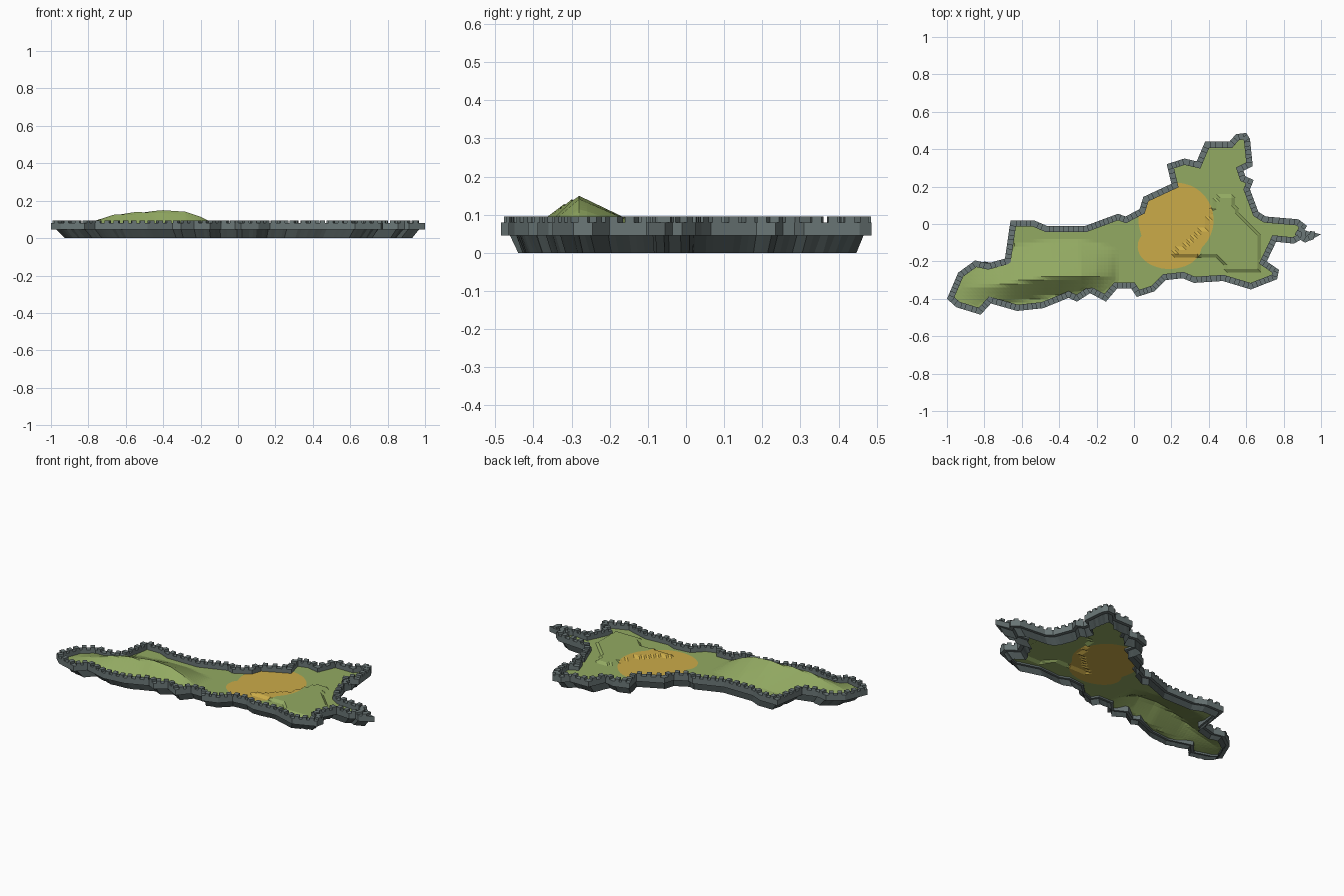
import bpy, bmesh, math, random
from mathutils import Vector, Matrix
from mathutils.geometry import delaunay_2d_cdt

if "Cube" in bpy.data.objects:
    bpy.data.objects.remove(bpy.data.objects["Cube"])

random.seed(4)
GROUND, WALL_LOW, WALL_TOP, MERLON_TOP = 0.055, 0.045, 0.08, 0.095
WALL_W = 0.033


def material(name, r, g, b):
    m = bpy.data.materials.new(name)
    m.diffuse_color = [(c / 255) ** 2.2 for c in (r, g, b)] + [1]
    m.use_nodes = True
    m.node_tree.nodes["Principled BSDF"].inputs["Base Color"].default_value = m.diffuse_color
    return m


grass = material("grass green", 145, 168, 98)
sand = material("sand yellow", 202, 170, 74)
stone = material("wall grey", 106, 118, 118)
rock = material("cliff grey", 74, 83, 83)


def make_object(name, bm, mats):
    me = bpy.data.meshes.new(name)
    bm.to_mesh(me)
    bm.free()
    for m in mats:
        me.materials.append(m)
    ob = bpy.data.objects.new(name, me)
    bpy.context.collection.objects.link(ob)
    return ob


# Coast outline, clockwise from the western tip
OUTLINE = [Vector(p) for p in (
    (-1, -.40), (-.94, -.26), (-.85, -.195), (-.78, -.21), (-.69, -.185),
    (-.66, .02), (-.535, .02), (-.465, -.01), (-.26, -.01), (-.085, .055),
    (-.045, .04), (.03, .08), (.05, .145), (.20, .215), (.175, .32),
    (.27, .35), (.335, .335), (.38, .44), (.51, .44), (.545, .48),
    (.60, .487), (.62, .455), (.635, .31), (.585, .285), (.595, .255),
    (.64, .235), (.62, .185), (.665, .065), (.705, .04), (.88, .025),
    (.925, -.01), (.91, -.035), (1, -.055), (.915, -.10), (.89, -.085),
    (.855, -.105), (.76, -.095), (.71, -.20), (.775, -.245), (.765, -.295),
    (.625, -.35), (.475, -.305), (.32, -.315), (.26, -.29), (.17, -.30),
    (.11, -.36), (.015, -.39), (-.015, -.345), (-.09, -.345), (-.15, -.415),
    (-.235, -.37), (-.305, -.415), (-.35, -.395), (-.485, -.45),
    (-.625, -.465), (-.765, -.425), (-.82, -.485), (-.95, -.445))]


def inset(loop, d):
    out = []
    for i, p in enumerate(loop):
        a = (p - loop[i - 1]).normalized()
        b = (loop[(i + 1) % len(loop)] - p).normalized()
        n1, n2 = Vector((a.y, -a.x)), Vector((b.y, -b.x))
        out.append(p + (n1 + n2) * d / max(0.45, 1 + n1.dot(n2)))
    return out


def inside(p, loop):
    hit = False
    for i, b in enumerate(loop):
        a = loop[i - 1]
        if (a[1] > p[1]) != (b[1] > p[1]):
            if p[0] < a[0] + (p[1] - a[1]) * (b[0] - a[0]) / (b[1] - a[1]):
                hit = not hit
    return hit


def lerp_table(x, table):
    for (x0, v0), (x1, v1) in zip(table, table[1:]):
        if x0 <= x <= x1:
            return v0 + (v1 - v0) * (x - x0) / (x1 - x0)
    return 0


MIDDLE = inset(OUTLINE, WALL_W / 2)
INNER = inset(OUTLINE, WALL_W)

# Terrain height: long western ridge and low eastern plateau
RIDGE_H = ((-.93, 0), (-.77, .04), (-.65, .075), (-.55, .085), (-.4, .096),
           (-.28, .086), (-.2, .06), (-.13, .025), (-.09, 0))
RIDGE_Y = ((-.93, -.345), (-.7, -.325), (-.45, -.285), (-.09, -.275))
NORTH_W = ((-.93, .10), (-.72, .14), (-.62, .2), (-.3, .2), (-.09, .15))
PLATEAU = ((.2, -.17), (.38, -.02), (.45, .15), (.52, .14), (.56, .05),
           (.66, -.05), (.67, -.25), (.5, -.24), (.46, -.18))


def height(p):
    z = GROUND
    h = lerp_table(p[0], RIDGE_H)
    if h:
        d = p[1] - lerp_table(p[0], RIDGE_Y)
        t = d / lerp_table(p[0], NORTH_W) if d > 0 else -d / 0.1
        z += h * max(0, 1 - t)
    if inside(p, PLATEAU):
        z += 0.012
    return z


# Sandy patch: union of a circle and an ellipse
def in_patch(x, y):
    return (math.hypot(x - .225, y - .02) < .2
            or math.hypot((x - .19) / .17, (y + .12) / .12) < 1)


patch = []
for k in range(90):
    a = k * math.tau / 90
    r = 0.05
    while in_patch(.21 + r * math.cos(a), -.04 + r * math.sin(a)):
        r += 0.001
    patch.append(Vector((.21 + r * math.cos(a), -.04 + r * math.sin(a))))

# Ground, triangulated on a grid and cut along coast and patch
points = MIDDLE + patch
n, m = len(MIDDLE), len(patch)
edges = [(i, (i + 1) % n) for i in range(n)]
edges += [(n + i, n + (i + 1) % m) for i in range(m)]
for i in range(-49, 50):
    for j in range(-24, 25):
        q = Vector((i * 0.02, j * 0.02))
        if inside(q, INNER):
            points.append(q)
verts, _, faces, *_ = delaunay_2d_cdt(points, edges, [], 0, 1e-5)
bm = bmesh.new()
bv = [bm.verts.new((v.x, v.y, height(v))) for v in verts]
for f in faces:
    c = sum((verts[i] for i in f), Vector((0, 0))) / len(f)
    if inside(c, MIDDLE):
        face = bm.faces.new([bv[i] for i in f])
        face.material_index = 1 if inside(c, patch) else 0
bmesh.ops.delete(bm, geom=[v for v in bm.verts if not v.link_faces], context='VERTS')
make_object("ground", bm, [grass, sand])

# Ribbed cliff skirt, tapering to an open bottom
bm = bmesh.new()
rows = []
for i, p in enumerate(MIDDLE):
    q = MIDDLE[(i + 1) % n]
    steps = max(1, round((q - p).length / 0.02))
    for k in range(steps):
        c = p.lerp(q, k / steps)
        s = random.uniform(.942, .958)
        rows.append((bm.verts.new((c.x, c.y, GROUND)),
                     bm.verts.new((c.x * s, c.y * s, 0))))
for i, (t, b) in enumerate(rows):
    t0, b0 = rows[i - 1]
    bm.faces.new((t0, t, b, b0))
make_object("cliff", bm, [rock])

# Wall ring around the coast
bm = bmesh.new()
rings = [[bm.verts.new((p.x, p.y, z)) for p in loop] for loop, z in
         ((OUTLINE, WALL_LOW), (OUTLINE, WALL_TOP), (INNER, WALL_TOP), (INNER, WALL_LOW))]
for r in range(4):
    a, b = rings[r], rings[(r + 1) % 4]
    for i in range(n):
        bm.faces.new((a[i - 1], a[i], b[i], b[i - 1]))
bmesh.ops.recalc_face_normals(bm, faces=bm.faces)
make_object("wall", bm, [stone])

# Battlements along the wall
bm = bmesh.new()
for i, p in enumerate(MIDDLE):
    d = MIDDLE[(i + 1) % n] - p
    count = max(1, round(d.length / 0.052))
    for k in range(count):
        c = p + d * (k + .5) / count
        mat = (Matrix.Translation((c.x, c.y, (WALL_TOP + MERLON_TOP) / 2))
               @ Matrix.Rotation(math.atan2(d.y, d.x), 4, 'Z')
               @ Matrix.Diagonal((0.026, WALL_W, MERLON_TOP - WALL_TOP, 1)))
        bmesh.ops.create_cube(bm, size=1, matrix=mat)
make_object("battlements", bm, [stone])
